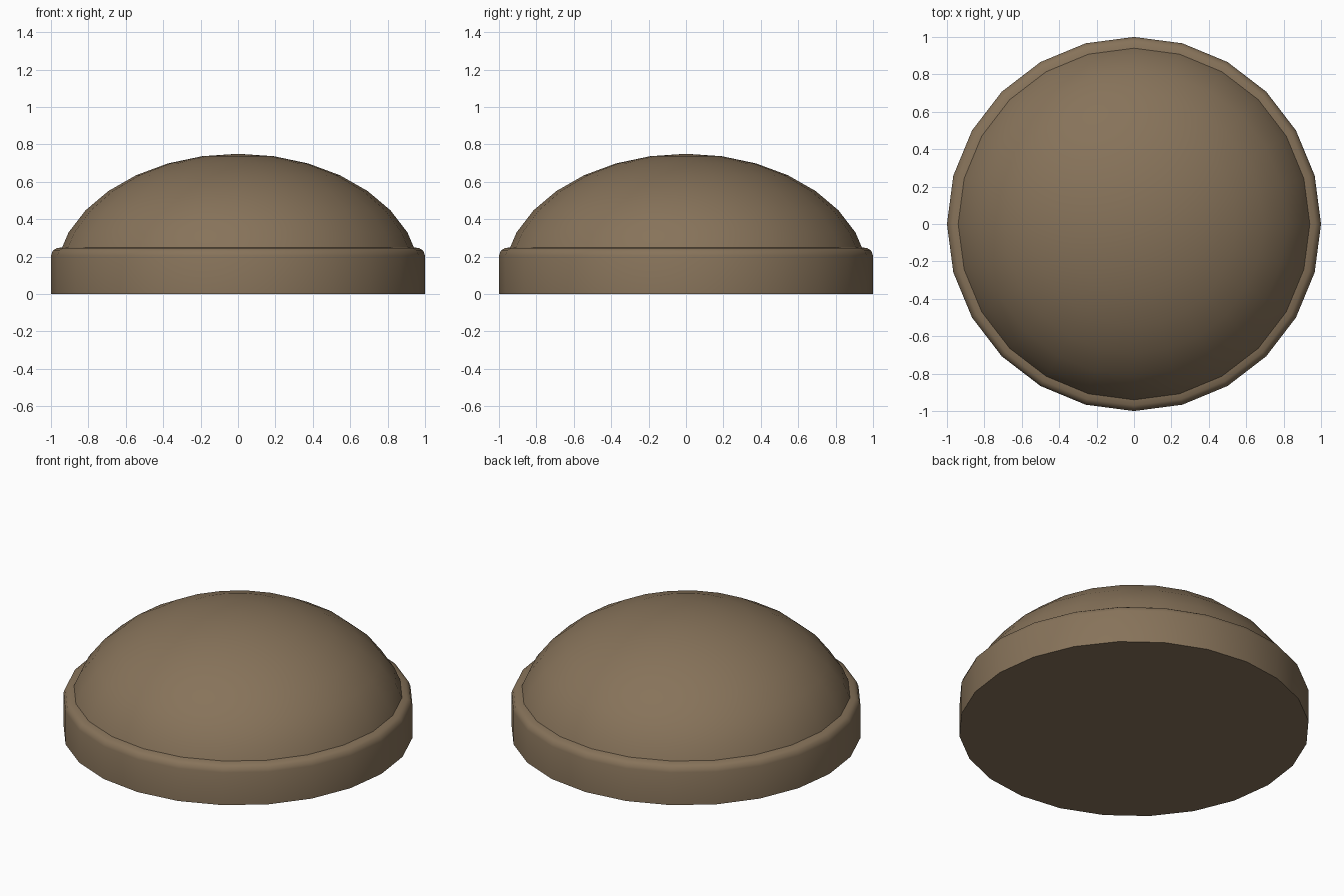
import bpy, math

if "Cube" in bpy.data.objects:
    bpy.data.objects.remove(bpy.data.objects["Cube"])

SIDES = 24
mat = bpy.data.materials.new("warm brown")
mat.diffuse_color = (0.242, 0.171, 0.102, 1)
mat.use_nodes = True
mat.node_tree.nodes["Principled BSDF"].inputs["Base Color"].default_value = mat.diffuse_color


def lathe(name, profile, cap_bottom=False, pole=None):
    """Spin (radius, height) points round z, with an optional floor and top pole."""
    verts = [(r * math.cos(2 * math.pi * i / SIDES), r * math.sin(2 * math.pi * i / SIDES), z)
             for r, z in profile for i in range(SIDES)]
    faces = []
    for k in range(len(profile) - 1):
        for i in range(SIDES):
            j = (i + 1) % SIDES
            a, b = k * SIDES, (k + 1) * SIDES
            faces.append((a + i, a + j, b + j, b + i))
    if cap_bottom:
        faces.append(tuple(reversed(range(SIDES))))
    if pole is not None:
        top, last = len(verts), (len(profile) - 1) * SIDES
        verts.append((0, 0, pole))
        faces += [(last + i, last + (i + 1) % SIDES, top) for i in range(SIDES)]
    mesh = bpy.data.meshes.new(name)
    mesh.from_pydata(verts, [], faces)
    mesh.materials.append(mat)
    ob = bpy.data.objects.new(name, mesh)
    bpy.context.collection.objects.link(ob)
    bpy.ops.object.select_all(action='DESELECT')
    ob.select_set(True)
    bpy.context.view_layer.objects.active = ob
    bpy.ops.object.shade_smooth_by_angle(angle=math.radians(40))


# Base ring with a rounded upper rim
lathe("base", [(1, 0), (1, 0.205), (0.99, 0.232), (0.97, 0.245), (0.94, 0.25)], cap_bottom=True)

# Shallow dome: upper part of a flattened sphere
step = math.radians(11.25)
dome = [(0.94, 0.25)] + [(0.98 * math.sin(k * step), 0.07 + 0.68 * math.cos(k * step))
                         for k in range(6, 0, -1)]
lathe("dome", dome, pole=0.75)
